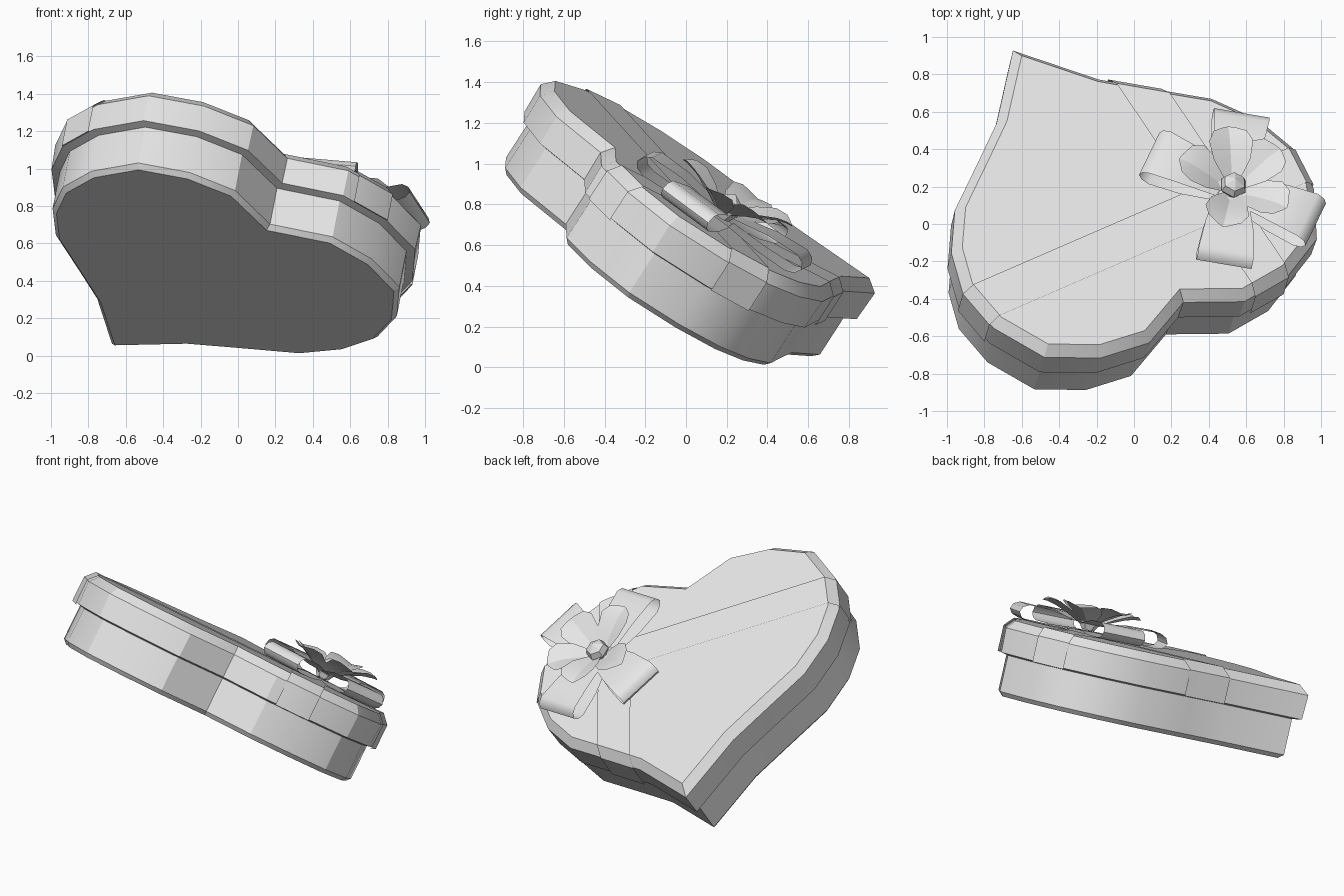
import bpy, bmesh, math
from mathutils import Vector, Matrix

if "Cube" in bpy.data.objects:
    bpy.data.objects.remove(bpy.data.objects["Cube"])

# One plain grey for everything
grey = bpy.data.materials.new("light grey")
grey.diffuse_color = (0.8, 0.8, 0.8, 1)
grey.use_nodes = True
grey.node_tree.nodes["Principled BSDF"].inputs["Base Color"].default_value = grey.diffuse_color

# Tilted frame: u across the heart, v from tip to notch, n out of the lid
n = Vector((0.162, 0.535, 0.829)).normalized()
v = Vector((0.516, -0.762, 0.391))
v = (v - n * v.dot(n)).normalized()
u = v.cross(n)
TILT = Matrix.Translation((-0.678, 0.643, 0.041)) @ Matrix((u, v, n)).transposed().to_4x4()

# Heart outline: right half from tip to notch, then mirrored
HALF = [(0, 0), (.29, .32), (.50, .48), (.78, .69), (.93, .90), (1.0, 1.12),
        (.97, 1.37), (.83, 1.625), (.58, 1.75), (.31, 1.78), (0, 1.637)]
HEART = [Vector(p) for p in HALF + [(-x, y) for x, y in HALF[-2:0:-1]]]
LID_TOP = 0.48
BOW = Vector((-0.56, 1.25, LID_TOP))


def offset(pts, d):
    """Move a counter-clockwise outline outwards by d with mitred corners."""
    out = []
    for i, p in enumerate(pts):
        e1 = (p - pts[i - 1]).normalized()
        e2 = (pts[(i + 1) % len(pts)] - p).normalized()
        n1, n2 = Vector((e1.y, -e1.x)), Vector((e2.y, -e2.x))
        out.append(p + (n1 + n2) * (d / (1 + n1.dot(n2))))
    return out


def stack(rings, cap_bottom=False, cap_top=False):
    """Skin heart rings given as (offset, height)."""
    bm = bmesh.new()
    loops = [[bm.verts.new((p.x, p.y, z)) for p in offset(HEART, d)] for d, z in rings]
    k = len(HEART)
    for a, b in zip(loops, loops[1:]):
        for i in range(k):
            j = (i + 1) % k
            bm.faces.new((a[i], a[j], b[j], b[i]))
    if cap_bottom:
        bm.faces.new(loops[0][::-1])
    if cap_top:
        bm.faces.new(loops[-1])
    return bm


def grid(bm, rows, matrix):
    """Add a sheet from rows of points."""
    vs = [[bm.verts.new(matrix @ Vector(p)) for p in r] for r in rows]
    for a, b in zip(vs, vs[1:]):
        for i in range(len(a) - 1):
            bm.faces.new((a[i], a[i + 1], b[i + 1], b[i]))


def finish(name, bm, angle=30):
    me = bpy.data.meshes.new(name)
    bm.normal_update()
    bm.to_mesh(me)
    bm.free()
    me.materials.append(grey)
    ob = bpy.data.objects.new(name, me)
    bpy.context.collection.objects.link(ob)
    ob.matrix_world = TILT
    bpy.ops.object.select_all(action='DESELECT')
    ob.select_set(True)
    bpy.context.view_layer.objects.active = ob
    bpy.ops.object.shade_smooth_by_angle(angle=math.radians(angle))
    return ob


# Box body and overhanging lid
finish("box_body", stack([(-.025, 0), (0, .027), (0, .29)], cap_bottom=True), 25)
finish("lid", stack([(0, .258), (.045, .268), (.05, .425), (0, LID_TOP)], cap_top=True), 25)


# Ribbon bands: a slightly larger lid shell trimmed to a strip
def band(name, axis, lo, hi):
    e = 0.008
    bm = stack([(.05, .262), (.05 + e, .262), (.05 + e, .425 + e / 2), (e / 2, LID_TOP + e)],
               cap_top=True)
    for limit, sign in ((lo, -1), (hi, 1)):
        co, no = Vector((0, 0, 0)), Vector((0, 0, 0))
        co[axis], no[axis] = limit, sign
        bmesh.ops.bisect_plane(bm, geom=bm.verts[:] + bm.edges[:] + bm.faces[:],
                               plane_co=co, plane_no=no, clear_outer=True)
    finish(name, bm, 25)


band("ribbon_across", 1, 1.13, 1.36)
band("ribbon_along", 0, -.60, -.37)

# Four bow loops: (reach, height, half width) along a flattened loop
LOOP = [(.06, .035, .09), (.25, .02, .13), (.42, .02, .15), (.465, .035, .15),
        (.485, .065, .15), (.47, .10, .15), (.43, .12, .15), (.26, .115, .13),
        (.06, .08, .09)]
for i, deg in enumerate((53, 127, 233, 307)):
    bm = bmesh.new()
    m = Matrix.Translation(BOW) @ Matrix.Rotation(math.radians(deg), 4, 'Z')
    grid(bm, [[(r, -w, z), (r, w, z)] for r, z, w in LOOP], m)
    finish(f"bow_loop_{i + 1}", bm, 50)

# Five cupped petals: (reach, height, half width)
PETAL = [(.04, .07, .04), (.13, .125, .10), (.22, .165, .12), (.28, .175, .09), (.31, .17, .03)]
for i, (deg, lift) in enumerate(((46, 0), (120, 0), (190, .01), (246, .02), (310, 0))):
    bm = bmesh.new()
    m = Matrix.Translation(BOW) @ Matrix.Rotation(math.radians(deg), 4, 'Z')
    grid(bm, [[(r, -w, z + lift + w * .15), (r + .01, 0, z + lift - w * .12),
               (r, w, z + lift + w * .15)] for r, z, w in PETAL], m)
    finish(f"petal_{i + 1}", bm, 30)

# Pointed bud in the middle of the flower
bm = bmesh.new()
rings = [[(r * math.cos(a * math.pi / 3), r * math.sin(a * math.pi / 3), z) for a in range(7)]
         for r, z in ((.04, .04), (.075, .10), (.06, .14), (.002, .175))]
grid(bm, rings, Matrix.Translation(BOW))
bmesh.ops.remove_doubles(bm, verts=bm.verts[:], dist=.005)
bmesh.ops.recalc_face_normals(bm, faces=bm.faces[:])
finish("flower_bud", bm, 30)
